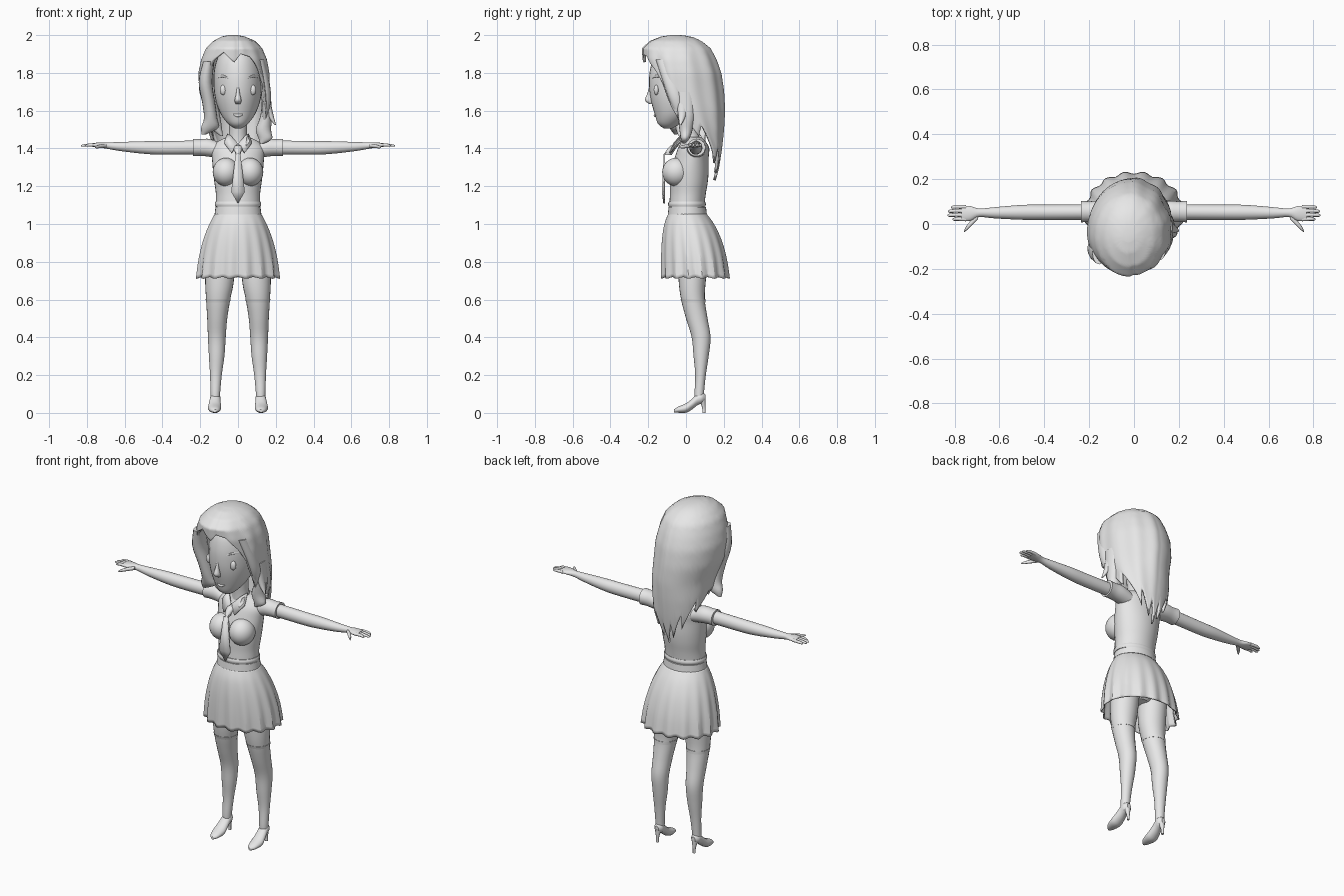
import bpy, bmesh, math
from mathutils import Vector

grey = bpy.data.materials.new("plain_grey")
grey.diffuse_color = (0.8, 0.8, 0.8, 1)


def finish(name, bm, angle=40, thick=0, closed=True):
    bmesh.ops.recalc_face_normals(bm, faces=bm.faces)
    me = bpy.data.meshes.new(name)
    bm.to_mesh(me)
    bm.free()
    me.materials.append(grey)
    me.shade_smooth()
    me.set_sharp_from_angle(angle=math.radians(angle))
    ob = bpy.data.objects.new(name, me)
    bpy.context.collection.objects.link(ob)
    if thick:
        m = ob.modifiers.new("thickness", 'SOLIDIFY')
        m.thickness, m.offset = thick, -1
    return ob


def resample(rows, steps):
    """Smooth curve through the given section rows."""
    out = []
    for i in range(len(rows) - 1):
        p0, p1, p2, p3 = (rows[max(0, min(len(rows) - 1, i + k))] for k in (-1, 0, 1, 2))
        for s in range(steps):
            t = s / steps
            out.append([0.5 * (2 * b + (c - a) * t + (2 * a - 5 * b + 4 * c - d) * t * t
                               + (3 * b - a - 3 * c + d) * t ** 3)
                        for a, b, c, d in zip(p0, p1, p2, p3)])
    return out + [list(rows[-1])]


def loft(name, axis, rows, side=1, n=24, steps=4, cap=True, pleat=0, thick=0):
    """Oval sections (position, centre a, centre b, radius a, radius b) along an axis."""
    bm, rings = bmesh.new(), []
    rows = resample(rows, steps)
    for k, (p, a, b, ra, rb) in enumerate(rows):
        ring = []
        for i in range(n):
            t = 2 * math.pi * i / n
            w = math.cos(16 * t + math.pi) * k / (len(rows) - 1) if pleat else 0
            u = a + ra * math.cos(t) * (1 + pleat * w)
            v = b + rb * math.sin(t) * (1 + pleat * w)
            co = {'x': (p, u, v), 'y': (u, p, v), 'z': (u, v, p - 0.12 * pleat * w)}[axis]
            ring.append(bm.verts.new((co[0] * side, co[1], co[2])))
        rings.append(ring)
    for r, q in zip(rings, rings[1:]):
        for i in range(n):
            bm.faces.new((r[i], r[(i + 1) % n], q[(i + 1) % n], q[i]))
    if cap:
        bm.faces.new(rings[0])
        bm.faces.new(rings[-1])
    return finish(name, bm, 25 if pleat else 45, thick)


def ball(name, centre, size):
    bm = bmesh.new()
    bmesh.ops.create_uvsphere(bm, u_segments=24, v_segments=14, radius=1)
    for v in bm.verts:
        v.co = Vector(c + s * k for c, s, k in zip(centre, size, v.co))
    finish(name, bm)


def plate(name, pts, thick, side=1):
    bm = bmesh.new()
    bm.faces.new([bm.verts.new((x * side, y, z)) for x, y, z in pts])
    finish(name, bm, thick=thick)


# Torso, neck and skirt
loft("torso", 'z', [(1.04, 0, .005, .112, .092), (1.10, 0, .005, .116, .093), (1.16, 0, .01, .117, .095),
                    (1.22, 0, .015, .125, .1), (1.28, 0, .02, .132, .1), (1.35, 0, .03, .138, .09),
                    (1.40, 0, .04, .14, .083), (1.435, 0, .04, .11, .065), (1.46, 0, .03, .06, .05)], n=32)
loft("shirt_hem", 'z', [(1.092, 0, .005, .12, .097), (1.105, 0, .005, .123, .1), (1.118, 0, .005, .119, .096)], n=32)
loft("neck", 'z', [(1.42, 0, .03, .058, .055), (1.48, 0, .02, .047, .047), (1.58, 0, .01, .05, .05)])
loft("waistband", 'z', [(1.045, 0, .007, .125, .104), (1.09, 0, .007, .119, .099)], n=32, steps=1)
loft("skirt", 'z', [(1.055, 0, .007, .122, .101), (1.0, 0, .017, .152, .132), (.92, 0, .03, .183, .157),
                    (.82, 0, .042, .207, .173), (.715, 0, .05, .22, .18)],
     n=96, cap=False, pleat=.035, thick=.006)
loft("hips", 'z', [(.79, 0, .04, .05, .05), (.86, 0, .04, .15, .1), (.95, 0, .025, .145, .105), (1.05, 0, .007, .11, .09)])

# Tie
plate("tie_blade", [(-.013, -.118, 1.37), (.013, -.118, 1.37), (.036, -.128, 1.17), (0, -.12, 1.108),
                    (-.036, -.128, 1.17)], .008)
loft("tie_knot", 'z', [(1.365, 0, -.098, .012, .022), (1.4, 0, -.075, .024, .022), (1.415, 0, -.06, .02, .02)], n=8, steps=1)

for s, tag in ((-1, "right"), (1, "left")):
    # Chest and collar
    ball(tag + "_bust", (s * .064, -.052, 1.275), (.07, .074, .075))
    plate(tag + "_collar", [(.004, -.066, 1.43), (.036, -.088, 1.378), (.075, -.045, 1.43), (.056, .01, 1.48),
                            (.04, -.03, 1.47)], .008, s)
    # Sleeve and arm
    loft(tag + "_sleeve", 'x', [(.08, .05, 1.385, .05, .04), (.15, .055, 1.403, .049, .047),
                                (.2, .055, 1.405, .046, .044), (.237, .055, 1.405, .048, .046)], s)
    loft(tag + "_arm", 'x', [(.2, .053, 1.405, .034, .037), (.4, .052, 1.403, .034, .036), (.5, .052, 1.405, .033, .033),
                             (.62, .05, 1.41, .025, .024), (.69, .05, 1.415, .019, .017), (.73, .047, 1.418, .033, .014),
                             (.77, .047, 1.418, .034, .01)], s)
    for f, (y, end) in enumerate(((.075, .817), (.057, .83), (.039, .832), (.021, .81))):
        loft(f"{tag}_finger_{f + 1}", 'x', [(.75, y, 1.418, .009, .009), (.79, y + .002, 1.418, .0085, .008),
                                            (end - .008, y, 1.415, .007, .006), (end, y, 1.414, .002, .002)], s, n=10, steps=2)
    loft(tag + "_thumb", 'x', [(.695, .035, 1.415, .014, .01), (.725, .005, 1.412, .014, .01),
                               (.748, -.02, 1.408, .01, .008), (.758, -.034, 1.406, .003, .003)], s, n=10, steps=2)
    # Leg, stocking top and heeled shoe
    loft(tag + "_leg", 'z', [(.06, .12, .072, .023, .024), (.1, .12, .07, .025, .025), (.2, .117, .077, .031, .028),
                             (.3, .113, .08, .041, .04), (.4, .112, .08, .047, .05), (.5, .11, .057, .053, .057),
                             (.6, .105, .037, .064, .063), (.7, .098, .033, .076, .072), (.86, .095, .04, .08, .085)], s)
    loft(tag + "_stocking_top", 'z', [(.585, .106, .04, .063, .063), (.602, .105, .037, .0665, .0655)], s, steps=1)
    loft(tag + "_shoe", 'y', [(-.064, .122, .01, .008, .008), (-.045, .123, .016, .025, .015), (0, .124, .026, .035, .025),
                              (.03, .123, .045, .032, .028), (.06, .121, .07, .028, .03), (.085, .12, .08, .026, .029),
                              (.103, .12, .08, .012, .016)], s, n=20)
    loft(tag + "_heel", 'z', [(0, .12, .095, .008, .008), (.03, .12, .094, .009, .009), (.075, .12, .086, .02, .018)], s, n=12)
    # Eye and eyebrow
    ball(tag + "_eye", (s * .078, -.157, 1.71), (.018, .014, .027))
    loft(tag + "_eyebrow", 'x', [(.045, -.18, 1.768, .004, .004), (.08, -.158, 1.783, .006, .006),
                                 (.115, -.103, 1.772, .004, .003)], s, n=8)

# Head, nose and mouth
loft("head", 'z', [(1.505, 0, -.095, .016, .02), (1.53, 0, -.09, .052, .058), (1.58, 0, -.065, .09, .1),
                   (1.65, 0, -.04, .117, .145), (1.72, 0, -.025, .128, .17), (1.8, 0, -.02, .128, .173),
                   (1.88, 0, -.02, .108, .15), (1.94, 0, -.02, .06, .09)], n=32)
loft("nose", 'z', [(1.73, 0, -.188, .006, .006), (1.69, 0, -.194, .01, .011), (1.655, 0, -.196, .018, .021),
                   (1.635, 0, -.182, .012, .012)], n=16)
loft("mouth", 'x', [(-.032, -.155, 1.582, .003, .002), (0, -.164, 1.574, .007, .008), (.032, -.155, 1.582, .003, .002)], n=10)

# Hair sections: height, left, right, front, back, middle y
SECTION = [(2.0, -.05, 0, -.08, -.03, -.055), (1.993, -.085, .035, -.13, .03, -.05), (1.97, -.13, .09, -.19, .08, -.05),
           (1.93, -.17, .13, -.235, .13, -.05), (1.87, -.195, .155, -.23, .16, -.05), (1.8, -.21, .168, -.21, .185, -.04),
           (1.7, -.205, .17, -.19, .2, -.03), (1.6, -.175, .168, -.16, .205, 0), (1.5, -.16, .155, -.1, .2, .05),
           (1.4, -.13, .13, 0, .19, .1), (1.3, -.09, .09, .05, .175, .11), (1.22, -.05, .05, .08, .155, .11)]
# Lower edge: angle from the front, height
EDGE = [(-180, 1.23), (-168, 1.36), (-156, 1.27), (-141, 1.42), (-129, 1.33), (-114, 1.5), (-99, 1.43), (-84, 1.54),
        (-72, 1.5), (-60, 1.62), (-51, 1.78), (-39, 1.87), (-21, 1.91), (0, 1.855), (12, 1.9), (30, 1.885), (45, 1.82),
        (57, 1.74), (66, 1.56), (75, 1.62), (90, 1.46), (105, 1.52), (129, 1.32), (141, 1.41), (156, 1.27), (168, 1.36),
        (180, 1.23)]


def lerp(table, key):
    for a, b in zip(table, table[1:]):
        if min(a[0], b[0]) <= key <= max(a[0], b[0]):
            f = (key - a[0]) / (b[0] - a[0])
            return [p + (q - p) * f for p, q in zip(a[1:], b[1:])]
    return table[-1][1:]


def hair_point(deg, z):
    t = math.radians(deg)
    xl, xr, yf, yb, cy = lerp(SECTION, z)
    cx = (xl + xr) / 2
    ridge = 1 + .018 * math.sin(11 * t) * min(1, (2 - z) * 8) * (deg > 8)
    ridge -= .04 * math.exp(-((deg - 9) / 6) ** 2)  # parting groove
    dx, dy = math.sin(t), -math.cos(t)
    return (cx + dx * (xr - cx) * ridge, cy + (dy * (yb - cy) if dy > 0 else dy * (cy - yf)) * ridge, z)


bm, grid, rows_v = bmesh.new(), [], 26
for d in range(-180, 180, 3):
    low = lerp(EDGE, d)[0]
    grid.append([bm.verts.new(hair_point(d, 2 - (2 - low) * (v / rows_v) ** 1.6)) for v in range(rows_v + 1)])
for c, e in zip(grid, grid[1:] + grid[:1]):
    for v in range(rows_v):
        bm.faces.new((c[v], e[v], e[v + 1], c[v + 1]))
bm.faces.new([c[0] for c in grid])
finish("hair_shell", bm, 50, thick=.014)

# Loose hair locks framing the face
loft("right_front_lock", 'z', [(1.86, -.155, -.13, .03, .05), (1.75, -.172, -.11, .036, .05), (1.64, -.155, -.085, .034, .045),
                               (1.56, -.145, -.07, .035, .038), (1.51, -.15, -.06, .045, .028), (1.475, -.18, -.055, .012, .008)], n=16)
loft("right_inner_lock", 'z', [(1.65, -.14, -.04, .03, .04), (1.55, -.125, -.03, .034, .034), (1.5, -.11, -.03, .026, .022),
                               (1.465, -.085, -.035, .005, .005)], n=16)
loft("left_front_lock", 'z', [(1.87, .115, -.12, .025, .04), (1.75, .142, -.08, .025, .04), (1.65, .15, -.05, .024, .035),
                              (1.55, .14, -.03, .008, .01)], n=16)
loft("left_side_lock", 'z', [(1.7, .15, -.01, .022, .05), (1.58, .15, .0, .03, .045), (1.5, .135, .0, .04, .035),
                             (1.45, .145, -.005, .035, .022), (1.425, .125, -.01, .008, .006)], n=16)
loft("left_flick", 'z', [(1.66, .155, -.02, .015, .03), (1.58, .17, -.02, .017, .022), (1.525, .197, -.03, .004, .005)], n=12)
